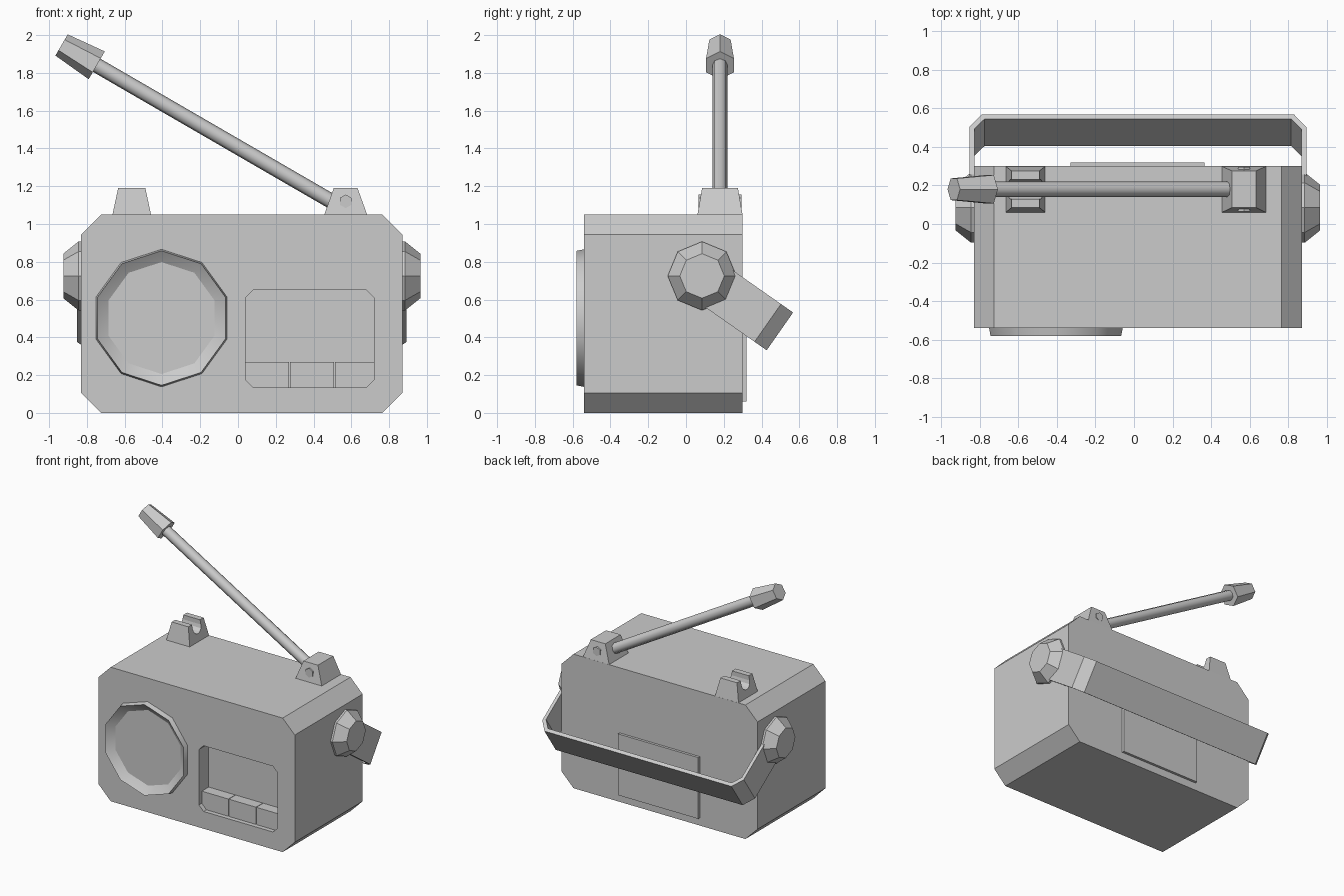
import bpy, bmesh, math
from mathutils import Vector

if "Cube" in bpy.data.objects:
    bpy.data.objects.remove(bpy.data.objects["Cube"])

CX = 0.02      # x centre of the case
FRONT, BACK = -0.54, 0.30


def loft(name, rings, smooth=None):
    """Closed skin through equal-length rings of points, capped at both ends."""
    bm = bmesh.new()
    vs = [[bm.verts.new(p) for p in ring] for ring in rings]
    n = len(vs[0])
    for a, b in zip(vs, vs[1:]):
        for i in range(n):
            j = (i + 1) % n
            bm.faces.new((a[i], a[j], b[j], b[i]))
    bm.faces.new(vs[0])
    bm.faces.new(vs[-1])
    bmesh.ops.recalc_face_normals(bm, faces=bm.faces)
    me = bpy.data.meshes.new(name)
    bm.to_mesh(me)
    bm.free()
    ob = bpy.data.objects.new(name, me)
    bpy.context.collection.objects.link(ob)
    if smooth:
        bpy.ops.object.select_all(action='DESELECT')
        ob.select_set(True)
        bpy.context.view_layer.objects.active = ob
        bpy.ops.object.shade_smooth_by_angle(angle=math.radians(smooth))
    return ob


def lathe(name, origin, axis, up, sides, profile, smooth=None):
    """Revolve (radius, height) pairs about an axis; a vertex points to 'up'."""
    o, w = Vector(origin), Vector(axis).normalized()
    v = Vector(up)
    v = (v - w * v.dot(w)).normalized()
    u = v.cross(w)
    turn = [2 * math.pi * i / sides for i in range(sides)]
    return loft(name, [[o + w * h + (v * math.cos(t) + u * math.sin(t)) * r
                        for t in turn] for r, h in profile], smooth)


def chamfered(x0, x1, z0, z1, c):
    return [(x0 + c, z0), (x1 - c, z0), (x1, z0 + c), (x1, z1 - c),
            (x1 - c, z1), (x0 + c, z1), (x0, z1 - c), (x0, z0 + c)]


def slab(name, pts, y0, y1):
    return loft(name, [[(x, y, z) for x, z in pts] for y in (y0, y1)])


def box(name, x0, x1, y0, y1, z0, z1):
    return slab(name, [(x0, z0), (x1, z0), (x1, z1), (x0, z1)], y0, y1)


def cut(ob, cutter):
    mod = ob.modifiers.new("cut", 'BOOLEAN')
    mod.object, mod.operation, mod.solver = cutter, 'DIFFERENCE', 'EXACT'
    bpy.context.view_layer.objects.active = ob
    bpy.ops.object.modifier_apply(modifier=mod.name)
    bpy.data.objects.remove(cutter, do_unlink=True)


def bracket(name, x, half_base, half_top):
    """Tapered block standing on the case top."""
    return loft(name, [[(x - hx, 0.18 - hy, z), (x + hx, 0.18 - hy, z),
                        (x + hx, 0.18 + hy, z), (x - hx, 0.18 + hy, z)]
                       for hx, hy, z in ((half_base, 0.12, 1.045), (half_top, 0.095, 1.19))])


# Case with speaker hole and display pocket
case = slab("case", chamfered(-0.83, 0.87, 0, 1.05, 0.105), FRONT, BACK)
SPK = (-0.405, 0, 0.502)
cut(case, lathe("hole_cutter", SPK, (0, 1, 0), (0, 0, 1), 10, [(0.34, -0.7), (0.34, -0.40)]))
cut(case, slab("pocket_cutter", chamfered(0.04, 0.72, 0.135, 0.65, 0.04), -0.7, -0.42))

# Speaker rim, bowl and centre dome
lathe("speaker", SPK, (0, 1, 0), (0, 0, 1), 10,
      [(0.365, -0.535), (0.356, -0.58), (0.25, -0.50), (0.11, -0.455),
       (0.095, -0.48), (0.055, -0.505), (0.012, -0.513)], smooth=45)

# Push buttons in the pocket
for i, (a, b) in enumerate(((0.035, 0.27), (0.274, 0.509), (0.513, 0.725))):
    box(f"button_{i + 1}", a, b, -0.505, -0.41, 0.13, 0.27)

# Back cover
box("back_cover", -0.33, 0.365, 0.29, 0.32, 0.06, 0.54)

# Handle pivots on both sides
for side, s in (("right", 1), ("left", -1)):
    lathe(f"{side}_pivot", (CX, 0.085, 0.725), (s, 0, 0), (0, 0, 1), 8,
          [(0.182, 0.845), (0.182, 0.865), (0.118, 0.945)])

# Carrying handle: flat U strip tilted down behind the case
ang = math.radians(-35)
u = Vector((0, math.cos(ang), math.sin(ang)))
w = Vector((0, -math.sin(ang), math.cos(ang)))
half = [(0.873, 0), (0.873, 0.425), (0.81, 0.503)]
inner = [(0.795, 0.475), (0.848, 0.412), (0.848, 0)]
outline = (half + [(-x, d) for x, d in reversed(half)]
           + [(-x, d) for x, d in reversed(inner)] + inner)
pivot = Vector((CX, 0.085, 0.72))
loft("carrying_handle", [[pivot + Vector((x, 0, 0)) + u * d + w * k for x, d in outline]
                         for k in (-0.122, 0.122)])

# Aerial hinge block and its bolt
bracket("aerial_hinge", 0.57, 0.115, 0.063)
lathe("hinge_bolt", (0.57, 0.18, 1.12), (0, 1, 0), (0, 0, 1), 6, [(0.036, -0.115), (0.036, 0.115)])

# Aerial rest with a round-bottomed groove
rest = bracket("aerial_rest", -0.5625, 0.103, 0.072)
groove = [(0.05 * math.cos(t), -0.05 * math.sin(t))
          for t in (math.pi * i / 6 for i in range(7))] + [(-0.05, 0.1), (0.05, 0.1)]
cut(rest, loft("groove_cutter", [[(x, 0.18 + a, 1.155 + b) for a, b in groove]
                                 for x in (-0.8, -0.3)]))

# Aerial rod and tip
base, tip = Vector((0.54, 0.18, 1.094)), Vector((-0.748, 0.18, 1.84))
axis = tip - base
lathe("aerial_rod", base, axis, (0, 0, 1), 8, [(0.04, 0), (0.04, axis.length + 0.02)], smooth=50)
lathe("aerial_tip", tip, axis, (0, 0, 1), 6, [(0.085, 0), (0.065, 0.215)])
